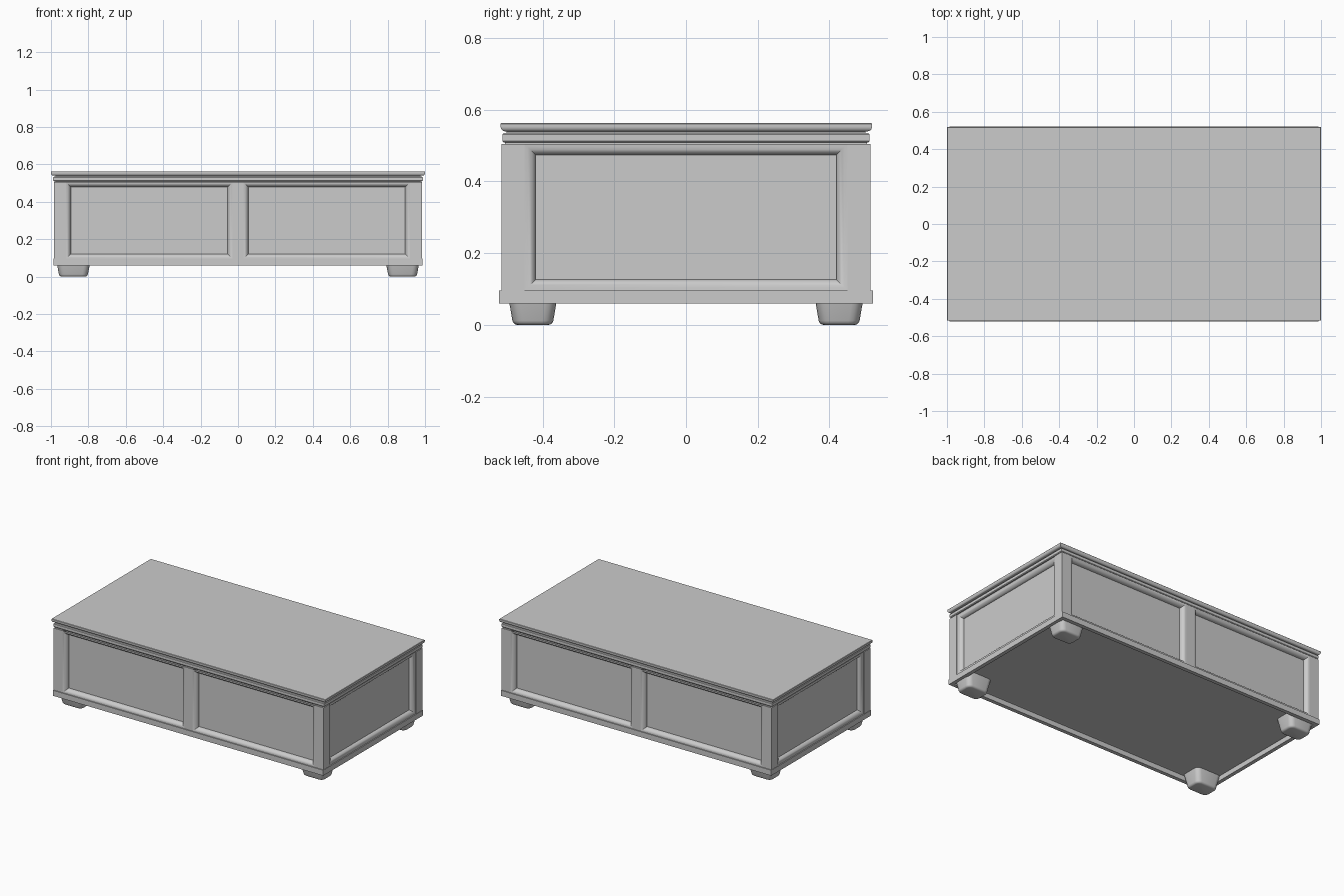
import bpy, bmesh, math
from mathutils import Vector

if "Cube" in bpy.data.objects:
    bpy.data.objects.remove(bpy.data.objects["Cube"])

grey = bpy.data.materials.new("light_grey")
grey.diffuse_color = (0.6, 0.6, 0.6, 1)
grey.use_nodes = True
grey.node_tree.nodes["Principled BSDF"].inputs["Base Color"].default_value = grey.diffuse_color

HX, HY = 0.985, 0.515      # outer faces of the cabinet body
Z0, Z1 = 0.096, 0.505      # bottom and top of the panelled walls
DEPTH = 0.03               # panel recess


def finish(bm, name, smooth=True):
    bmesh.ops.recalc_face_normals(bm, faces=bm.faces)
    me = bpy.data.meshes.new(name)
    bm.to_mesh(me)
    bm.free()
    ob = bpy.data.objects.new(name, me)
    bpy.context.collection.objects.link(ob)
    me.materials.append(grey)
    if smooth:
        bpy.ops.object.select_all(action='DESELECT')
        ob.select_set(True)
        bpy.context.view_layer.objects.active = ob
        bpy.ops.object.shade_smooth_by_angle(angle=math.radians(35))
    return ob


def bridge(bm, a, b):
    for i in range(4):
        j = (i + 1) % 4
        bm.faces.new((a[i], a[j], b[j], b[i]))


def loft(name, rings, closed=False, cy=0.0):
    """Stack rectangles (half x, half y, z); capped, or closed into a frame."""
    bm = bmesh.new()
    loops = [[bm.verts.new((sx * hx, cy + sy * hy, z))
              for sx, sy in ((-1, -1), (1, -1), (1, 1), (-1, 1))]
             for hx, hy, z in rings]
    for a, b in zip(loops, loops[1:]):
        bridge(bm, a, b)
    if closed:
        bridge(bm, loops[-1], loops[0])
    else:
        bm.faces.new(loops[0][::-1])
        bm.faces.new(loops[-1])
    return finish(bm, name)


def box(name, lo, hi):
    bm = bmesh.new()
    bmesh.ops.create_cube(bm, size=1)
    for v in bm.verts:
        v.co = Vector([lo[k] + (v.co[k] + 0.5) * (hi[k] - lo[k]) for k in range(3)])
    return finish(bm, name, False)


def panel(name, place, u0, u1, width, step):
    """Recessed panel with a mitred quarter-round moulding; place(u, z, depth)."""
    bm = bmesh.new()
    prof = [(0, DEPTH)] if step else []
    for i in range(7):
        t = math.pi / 2 * i / 6
        prof.append((width * math.sin(t), step + (DEPTH - step) * (1 - math.cos(t))))
    loops = []
    for s, d in prof:
        a, b, c, e = u0 + s, u1 - s, Z0 + s, Z1 - s
        loops.append([bm.verts.new(place(u, z, d))
                      for u, z in ((a, c), (b, c), (b, e), (a, e))])
    for p, q in zip(loops, loops[1:]):
        bridge(bm, p, q)
    inner = bm.faces.new(loops[-1])
    ob = finish(bm, name)
    # make the panel face look outwards
    face = ob.data.polygons[-1]
    out = Vector(place(0, 0, 0)) - Vector(place(0, 0, 1))
    if face.normal.dot(out) < 0:
        ob.data.flip_normals()
    return ob


# Inner carcass, also closing the underside
box("carcass", (-HX + 0.034, -HY + 0.034, 0.09), (HX - 0.034, HY - 0.034, 0.545))

# Base frame, hollow underneath
loft("base_frame", [(0.987, 0.521, 0.06), (0.987, 0.521, Z0),
                    (0.945, 0.475, Z0), (0.962, 0.496, 0.092), (0.962, 0.496, 0.06)], closed=True)

# Corner posts and middle stiles
for sx, nx in ((-1, "left"), (1, "right")):
    for sy, ny in ((-1, "front"), (1, "back")):
        xs = sorted((sx * HX, sx * 0.92))
        ys = sorted((sy * HY, sy * 0.45))
        box(f"post_{ny}_{nx}", (xs[0], ys[0], Z0), (xs[1], ys[1], Z1))
for sy, ny in ((-1, "front"), (1, "back")):
    ys = sorted((sy * HY, sy * (HY - 0.06)))
    box(f"middle_stile_{ny}", (-0.03, ys[0], Z0), (0.03, ys[1], Z1))
    # Two long-side panels
    for u0, u1, nx in ((-0.92, -0.03, "left"), (0.03, 0.92, "right")):
        panel(f"panel_{ny}_{nx}", lambda u, z, d: (u, sy * (HY - d), z), u0, u1, 0.026, 0)

# End panels
for sx, nx in ((-1, "left"), (1, "right")):
    panel(f"end_panel_{nx}", lambda u, z, d: (sx * (HX - d), u, z), -0.45, 0.45, 0.031, 0.004)

# Cornice below the top, with eased edges
loft("cornice", [(0.975, 0.505, 0.503), (0.975, 0.505, 0.509), (0.984, 0.508, 0.509),
                 (0.988, 0.512, 0.513), (0.988, 0.512, 0.531), (0.984, 0.508, 0.535),
                 (0.975, 0.5, 0.535), (0.975, 0.5, 0.543)])

# Table top with a rounded underside lip
lip = [(1 - 0.012 * (1 - math.sin(t)), 0.518 - 0.012 * (1 - math.sin(t)),
        0.554 - 0.014 * math.cos(t)) for t in [math.pi / 10 * i for i in range(6)]]
loft("table_top", lip + [(1, 0.518, 0.561), (0.998, 0.516, 0.563)], cy=0.001)

# Tapered, rounded feet
for sx, nx in ((-1, "left"), (1, "right")):
    for sy, ny in ((-1, "front"), (1, "back")):
        bm = bmesh.new()
        bmesh.ops.create_cube(bm, size=1)
        for v in bm.verts:
            top = v.co.z > 0
            v.co.x = sx * 0.88 + v.co.x * (0.186 if top else 0.15)
            v.co.y = sy * 0.427 + v.co.y * (0.142 if top else 0.11)
            v.co.z = 0.093 if top else 0
        upright = [e for e in bm.edges if abs(e.verts[0].co.z - e.verts[1].co.z) > 0.05]
        bmesh.ops.bevel(bm, geom=upright, offset=0.03, segments=4, profile=0.5, affect='EDGES')
        bottom = [e for e in bm.edges if max(v.co.z for v in e.verts) < 0.001]
        bmesh.ops.bevel(bm, geom=bottom, offset=0.012, segments=3, profile=0.5, affect='EDGES')
        finish(bm, f"foot_{ny}_{nx}")
